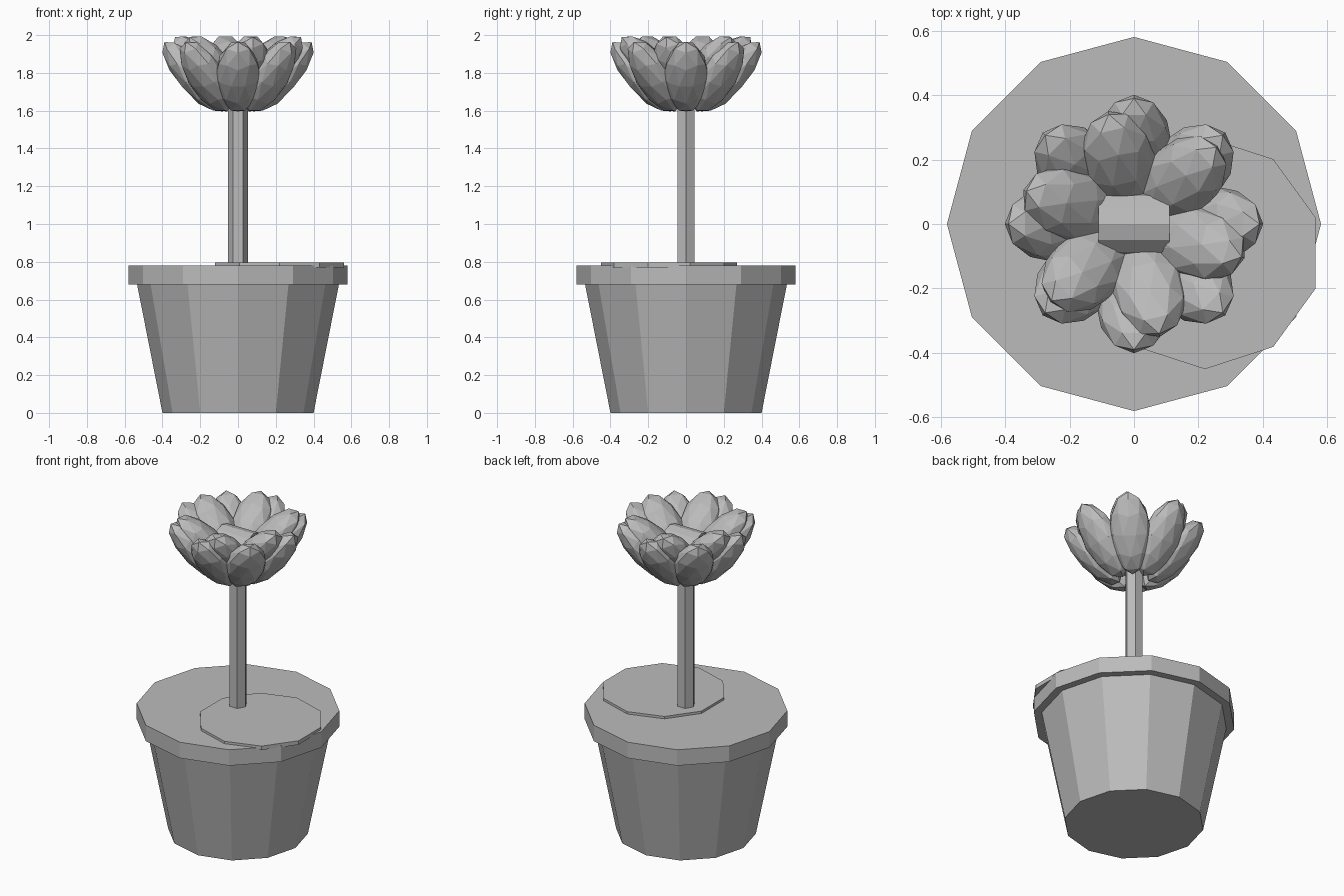
import bpy, math
from mathutils import Matrix, Vector

if "Cube" in bpy.data.objects:
    bpy.data.objects.remove(bpy.data.objects["Cube"])

mat = bpy.data.materials.new("light grey")
mat.diffuse_color = (0.5, 0.5, 0.5, 1)
mat.use_nodes = True
mat.node_tree.nodes["Principled BSDF"].inputs["Base Color"].default_value = mat.diffuse_color


def finish(name):
    ob = bpy.context.object
    ob.name = name
    ob.data.materials.append(mat)
    return ob


def frustum(name, sides, r0, r1, z0, z1, x=0, y=0, turn=0):
    # Blender cones put their first corner on +y
    bpy.ops.mesh.primitive_cone_add(vertices=sides, radius1=r0, radius2=r1, depth=z1 - z0,
                                    location=(x, y, (z0 + z1) / 2), rotation=(0, 0, turn))
    return finish(name)


def petal(name, angle, radius, z, tilt, size):
    # stretched ball leaning outward from the flower centre
    bpy.ops.mesh.primitive_ico_sphere_add(subdivisions=2, radius=1)
    ob = finish(name)
    ob.matrix_world = (Matrix.Rotation(math.radians(angle), 4, 'Z')
                       @ Matrix.Translation((radius, 0, z))
                       @ Matrix.Rotation(math.radians(tilt), 4, 'Y')
                       @ Matrix.Diagonal(Vector((*size, 1))))


# Pot, rim and off-centre soil plate
frustum("pot", 12, 0.40, 0.55, 0, 0.76)
frustum("pot_rim", 12, 0.58, 0.58, 0.68, 0.78)
frustum("soil", 10, 0.36, 0.36, 0.77, 0.795, 0.22, -0.09)

# Stem
frustum("stem", 6, 0.053, 0.053, 0.76, 1.75, turn=math.pi / 2)

# Flower centre: short drum lying along x
bpy.ops.mesh.primitive_cylinder_add(vertices=12, radius=0.10, depth=0.22,
                                    location=(0, 0, 1.80), rotation=(0, math.pi / 2, 0))
finish("flower_centre")

# Outer and inner petal rings
for i in range(8):
    petal("outer_petal", i * 45, 0.235, 1.78, 40, (0.085, 0.12, 0.24))
for i in range(6):
    petal("inner_petal", 43 + i * 60, 0.19, 1.83, 45, (0.09, 0.12, 0.225))
